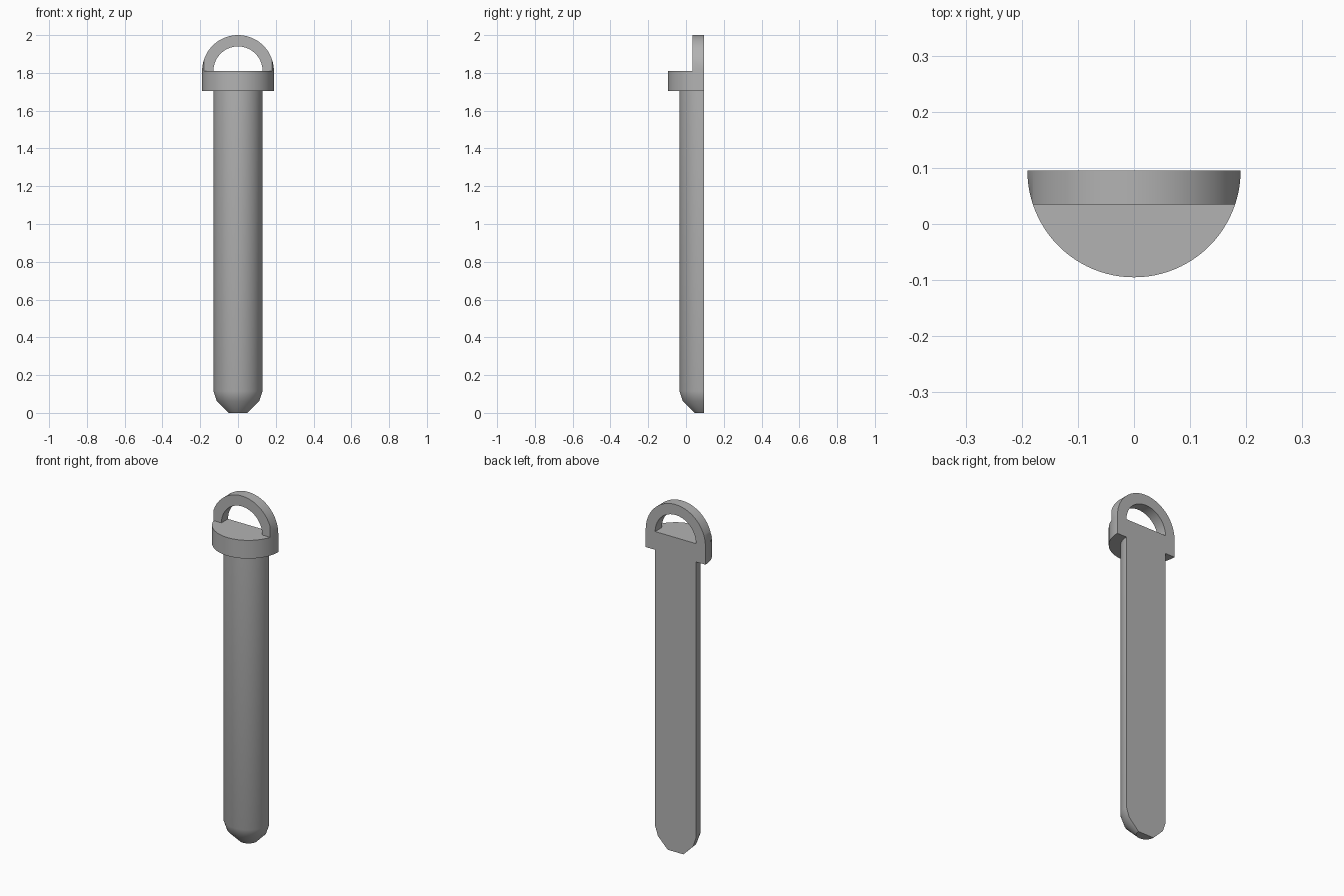
import bpy, bmesh
from math import pi, sin, cos, radians

cube = bpy.data.objects.get("Cube")
if cube:
    bpy.data.objects.remove(cube, do_unlink=True)

BACK = 0.095      # y of the flat back plane
SEGS = 48         # segments in a half turn
HEAD_R, HEAD_TOP = 0.19, 1.81

grey = bpy.data.materials.new("plain_grey")
grey.use_nodes = True
colour = (0.45, 0.45, 0.45, 1)
grey.diffuse_color = colour
grey.node_tree.nodes["Principled BSDF"].inputs["Base Color"].default_value = colour


def finish(name, bm):
    bmesh.ops.recalc_face_normals(bm, faces=bm.faces)
    mesh = bpy.data.meshes.new(name)
    bm.to_mesh(mesh)
    bm.free()
    mesh.materials.append(grey)
    obj = bpy.data.objects.new(name, mesh)
    bpy.context.collection.objects.link(obj)
    return obj


def smooth(obj):
    bpy.ops.object.select_all(action="DESELECT")
    obj.select_set(True)
    bpy.context.view_layer.objects.active = obj
    bpy.ops.object.shade_smooth_by_angle(angle=radians(35))


def half_turned(name, profile):
    """Solid half of a turned profile of (radius, z), flat at the back."""
    bm = bmesh.new()
    rings = [[bm.verts.new((r * cos(pi * i / SEGS), BACK - r * sin(pi * i / SEGS), z))
              for i in range(SEGS + 1)] for r, z in profile]
    for low, high in zip(rings, rings[1:]):
        for i in range(SEGS):
            bm.faces.new((low[i], low[i + 1], high[i + 1], high[i]))
    bm.faces.new(rings[0])
    bm.faces.new(rings[-1])
    bm.faces.new([r[0] for r in rings] + [r[-1] for r in reversed(rings)])
    return finish(name, bm)


def arch(name, inner, outer, base, depth):
    """Half ring standing on z = base, extruded forward from the back plane."""
    bm = bmesh.new()
    outline = [(r * cos(pi * i / SEGS), base + r * sin(pi * i / SEGS))
               for r, order in ((outer, range(SEGS + 1)), (inner, range(SEGS, -1, -1)))
               for i in order]
    face = bm.faces.new([bm.verts.new((x, BACK, z)) for x, z in outline])
    moved = bmesh.ops.extrude_face_region(bm, geom=[face])["geom"]
    bmesh.ops.translate(bm, vec=(0, -depth, 0),
                        verts=[v for v in moved if isinstance(v, bmesh.types.BMVert)])
    return finish(name, bm)


# Shaft with a tapered tip, and the wider head
smooth(half_turned("shaft", [(0.05, 0), (0.112, 0.062), (0.13, 0.115), (0.13, 1.705)]))
smooth(half_turned("head", [(HEAD_R, 1.705), (HEAD_R, HEAD_TOP)]))

# Handle loop, trimmed to the round outline of the head
loop = arch("handle_loop", 0.13, HEAD_R, HEAD_TOP, 0.06)
bpy.ops.mesh.primitive_cylinder_add(vertices=2 * SEGS, radius=HEAD_R, depth=1,
                                    location=(0, BACK, HEAD_TOP))
cutter = bpy.context.object
cutter.name = "loop_trimmer"
cutter.hide_render = True
cutter.data.materials.append(grey)
trim = loop.modifiers.new("trim", "BOOLEAN")
trim.operation = "INTERSECT"
trim.solver = "EXACT"
trim.object = cutter
bpy.ops.object.select_all(action="DESELECT")
bpy.context.view_layer.objects.active = loop
loop.select_set(True)
bpy.ops.object.modifier_apply(modifier=trim.name)
bpy.data.objects.remove(cutter, do_unlink=True)
smooth(loop)
